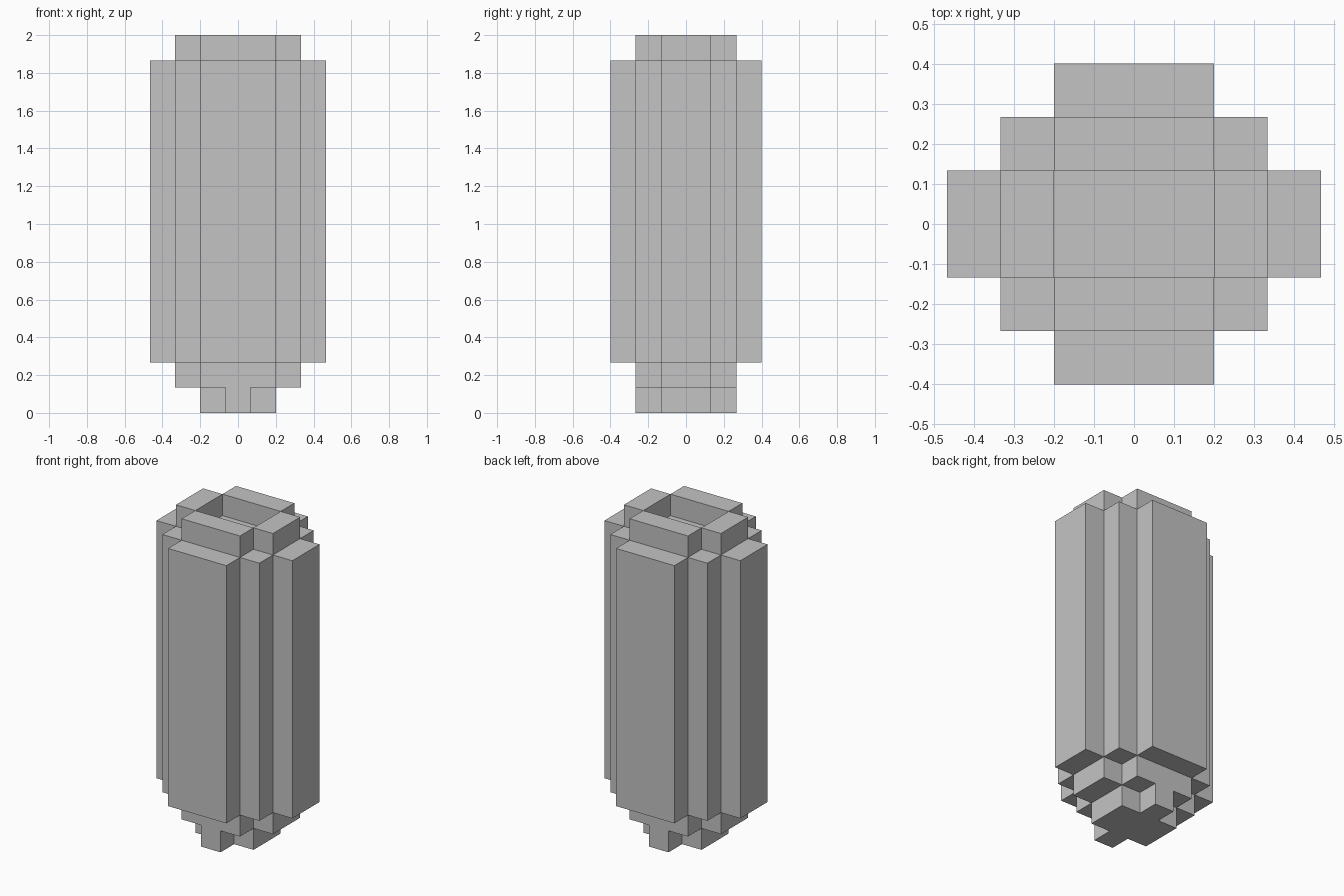
import bpy
import bmesh

if "Cube" in bpy.data.objects:
    bpy.data.objects.remove(bpy.data.objects["Cube"], do_unlink=True)

U = 2 / 15  # size of one block

grey = bpy.data.materials.new("plain grey")
grey.use_nodes = True
colour = (0.55, 0.55, 0.55, 1)
grey.diffuse_color = colour
grey.node_tree.nodes["Principled BSDF"].inputs["Base Color"].default_value = colour


def prism(name, outline, bottom, top):
    """Extrude a flat outline, given in blocks, between two heights."""
    bm = bmesh.new()
    base = bm.faces.new([bm.verts.new((x * U, y * U, bottom * U)) for x, y in outline])
    grown = bmesh.ops.extrude_face_region(bm, geom=[base], use_keep_orig=True)
    moved = [v for v in grown["geom"] if isinstance(v, bmesh.types.BMVert)]
    bmesh.ops.translate(bm, verts=moved, vec=(0, 0, (top - bottom) * U))
    bmesh.ops.recalc_face_normals(bm, faces=bm.faces[:])
    mesh = bpy.data.meshes.new(name)
    bm.to_mesh(mesh)
    bm.free()
    mesh.materials.append(grey)
    obj = bpy.data.objects.new(name, mesh)
    bpy.context.collection.objects.link(obj)
    return obj


def stepped_cross(corners):
    """Mirror the outer corners of one quarter into a full stepped outline."""
    quarter = []
    for i, (x, y) in enumerate(corners):
        quarter.append((x, y))
        if i + 1 < len(corners):
            quarter.append((corners[i + 1][0], y))
    left = [(-x, y) for x, y in reversed(quarter)]
    upper = quarter + left
    return upper + [(-x, -y) for x, y in upper]


def box(x0, x1, y0, y1):
    return [(x0, y0), (x1, y0), (x1, y1), (x0, y1)]


# Stacked solid tiers: narrow foot, wider collar, tall stepped body
prism("foot", stepped_cross([(1.5, 1), (0.5, 2)]), 0, 1)
prism("collar", stepped_cross([(2.5, 1), (1.5, 2)]), 1, 2)
prism("body", stepped_cross([(3.5, 1), (2.5, 2), (1.5, 3)]), 2, 14)

# Raised rim of four bars around the shallow recess
for side, s in (("front", -1), ("back", 1)):
    prism(side + "_rim", box(-1.5, 1.5, s, 2 * s), 14, 15)
for side, s in (("right", -1), ("left", 1)):
    prism(side + "_rim", box(1.5 * s, 2.5 * s, -1, 1), 14, 15)
